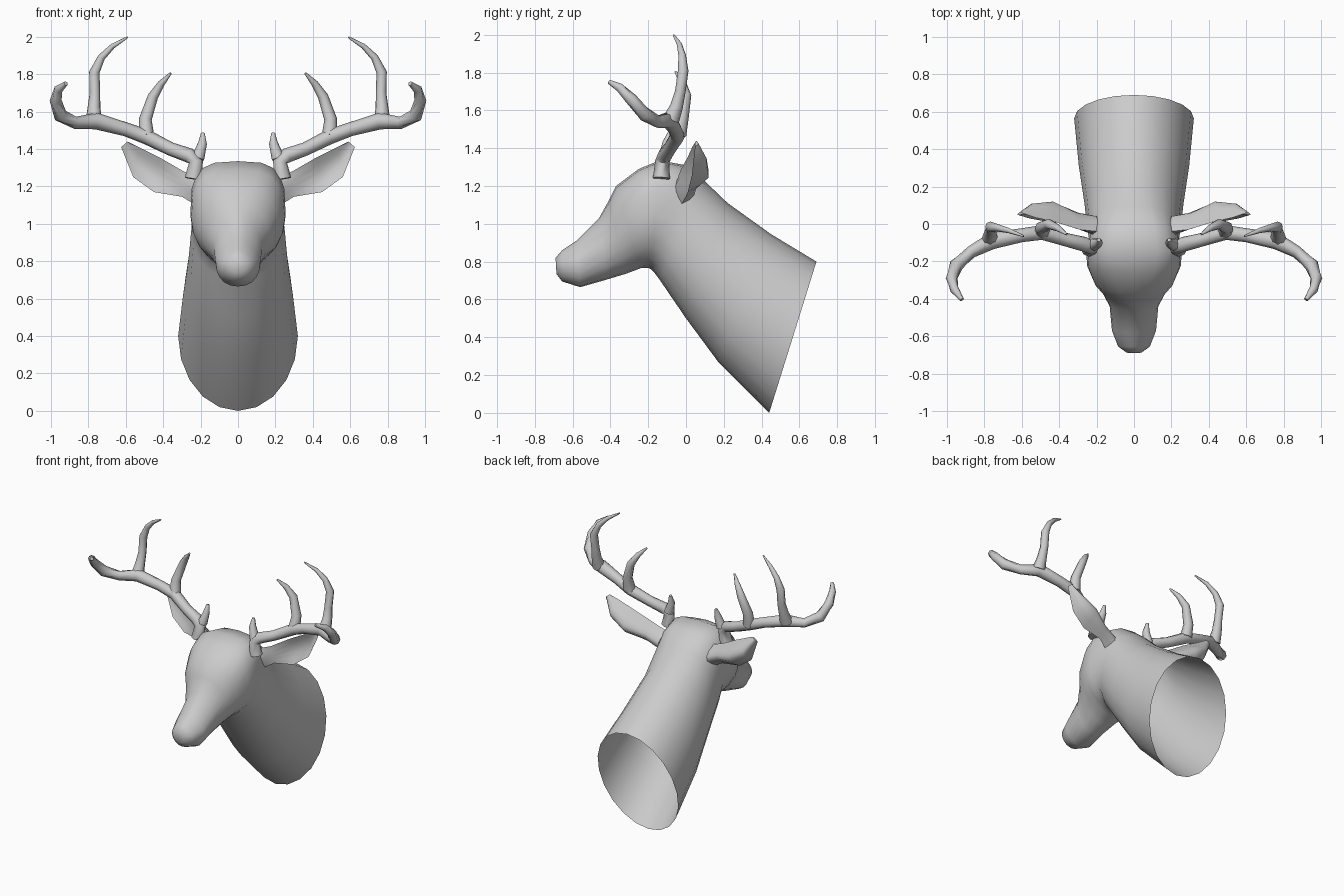
import bpy, bmesh, math
from mathutils import Vector

if "Cube" in bpy.data.objects:
    bpy.data.objects.remove(bpy.data.objects["Cube"])


def skin(bm, rings, cap_start=False, cap_end=False):
    """Bridge a list of equal-sized point rings into a surface."""
    loops = [[bm.verts.new(p) for p in ring] for ring in rings]
    n = len(loops[0])
    for a, b in zip(loops, loops[1:]):
        for i in range(n):
            j = (i + 1) % n
            bm.faces.new((a[i], a[j], b[j], b[i]))
    if cap_start:
        bm.faces.new(loops[0][::-1])
    if cap_end:
        bm.faces.new(loops[-1])


def finish(bm, name, angle, mirror=False):
    bmesh.ops.recalc_face_normals(bm, faces=bm.faces)
    mesh = bpy.data.meshes.new(name)
    bm.to_mesh(mesh)
    bm.free()
    ob = bpy.data.objects.new(name, mesh)
    bpy.context.collection.objects.link(ob)
    bpy.ops.object.select_all(action='DESELECT')
    bpy.context.view_layer.objects.active = ob
    ob.select_set(True)
    if mirror:
        mod = ob.modifiers.new("mirror", 'MIRROR')
        mod.use_mirror_merge = False
    bpy.ops.object.shade_smooth_by_angle(angle=math.radians(angle))
    return ob


def section(ty, tz, by, bz, w, pt, pb, n=20):
    """Superellipse ring from a top point to a bottom point, with separate roundness above and below."""
    ring = []
    for i in range(n):
        t = 2 * math.pi * i / n
        c, s = math.cos(t), math.sin(t)
        e = 2 / (pt if s > 0 else pb)
        x = w * math.copysign(abs(c) ** e, c)
        v = math.copysign(abs(s) ** e, s) * 0.5 + 0.5
        ring.append(Vector((x, by + (ty - by) * v, bz + (tz - bz) * v)))
    return ring


# head and neck: one skin from nose to open neck rim
sections = [
    (-.69, .82, -.685, .735, .04, 1.7, 2),
    (-.655, .86, -.655, .695, .085, 1.7, 2),
    (-.58, .91, -.56, .665, .118, 1.7, 2.2),
    (-.46, 1.03, -.42, .705, .13, 1.7, 2.2),
    (-.41, 1.12, -.32, .735, .17, 2, 2),
    (-.37, 1.20, -.24, .765, .215, 2.3, 2),
    (-.25, 1.29, -.20, .767, .25, 2.8, 2),
    (-.14, 1.335, -.185, .76, .255, 3.3, 2),
    (0, 1.31, -.17, .745, .24, 3, 2),
    (.10, 1.225, -.14, .705, .25, 2.3, 2.2),
    (.22, 1.11, .0, .50, .265, 2, 2.1),
    (.45, .945, .17, .27, .295, 2, 2.1),
    (.69, .80, .44, .0, .32, 2, 2),
]
bm = bmesh.new()
skin(bm, [section(*s) for s in sections], cap_start=True)
finish(bm, "head_and_neck", 60)

# ears: crescent sections between an upper and a lower edge
ear = [  # upper edge, lower edge, back depth, front depth
    ((.19, -.04, 1.24), (.21, -.03, 1.09), .08, -.03),
    ((.29, -.03, 1.28), (.30, .0, 1.145), .075, -.01),
    ((.42, .01, 1.355), (.45, .01, 1.17), .115, .04),
    ((.53, .035, 1.41), (.56, .03, 1.25), .08, .04),
    ((.59, .055, 1.44), (.625, .05, 1.41), .012, -.004),
]
rings = []
for up, low, back, front in ear:
    up, low = Vector(up), Vector(low)
    ring = []
    for i in range(10):
        s = i / 5 if i <= 5 else (10 - i) / 5
        depth = back if i <= 5 else front
        ring.append(up.lerp(low, s) + Vector((0, depth * math.sin(math.pi * s), 0)))
    rings.append(ring)
bm = bmesh.new()
skin(bm, rings, True, True)
finish(bm, "ears", 60, mirror=True)


# antlers: tapered tubes for the main beam and three tines
def tube(bm, path, n=8):
    pts = [Vector(p[:3]) for p in path]
    rings = []
    for i, p in enumerate(pts):
        tan = (pts[min(i + 1, len(pts) - 1)] - pts[max(i - 1, 0)]).normalized()
        u = tan.cross(Vector((0, 1, 0))).normalized()
        v = tan.cross(u)
        r = path[i][3]
        rings.append([p + r * (u * math.cos(a) + v * math.sin(a))
                      for a in (2 * math.pi * k / n for k in range(n))])
    skin(bm, rings, True, True)


beam = [(.24, -.13, 1.24, .045), (.225, -.125, 1.33, .038), (.26, -.11, 1.365, .04),
        (.36, -.085, 1.40, .036), (.49, -.045, 1.465, .04), (.60, -.06, 1.505, .037),
        (.76, -.09, 1.55, .045), (.87, -.15, 1.54, .033), (.95, -.22, 1.58, .038),
        (.975, -.29, 1.66, .032), (.96, -.35, 1.72, .024), (.92, -.405, 1.75, .012)]
brow_tine = [(.215, -.11, 1.35, .035), (.19, -.10, 1.43, .024), (.188, -.085, 1.485, .01)]
middle_tine = [(.49, -.04, 1.47, .042), (.495, -.02, 1.56, .034), (.455, .0, 1.68, .028),
               (.41, -.02, 1.75, .019), (.36, -.055, 1.805, .006)]
tall_tine = [(.77, -.08, 1.55, .045), (.77, -.05, 1.62, .034), (.765, -.03, 1.70, .028),
             (.768, -.015, 1.81, .028), (.73, -.02, 1.89, .02), (.67, -.035, 1.95, .014),
             (.59, -.065, 1.998, .005)]
bm = bmesh.new()
for path in (beam, brow_tine, middle_tine, tall_tine):
    tube(bm, path)
finish(bm, "antlers", 60, mirror=True)
